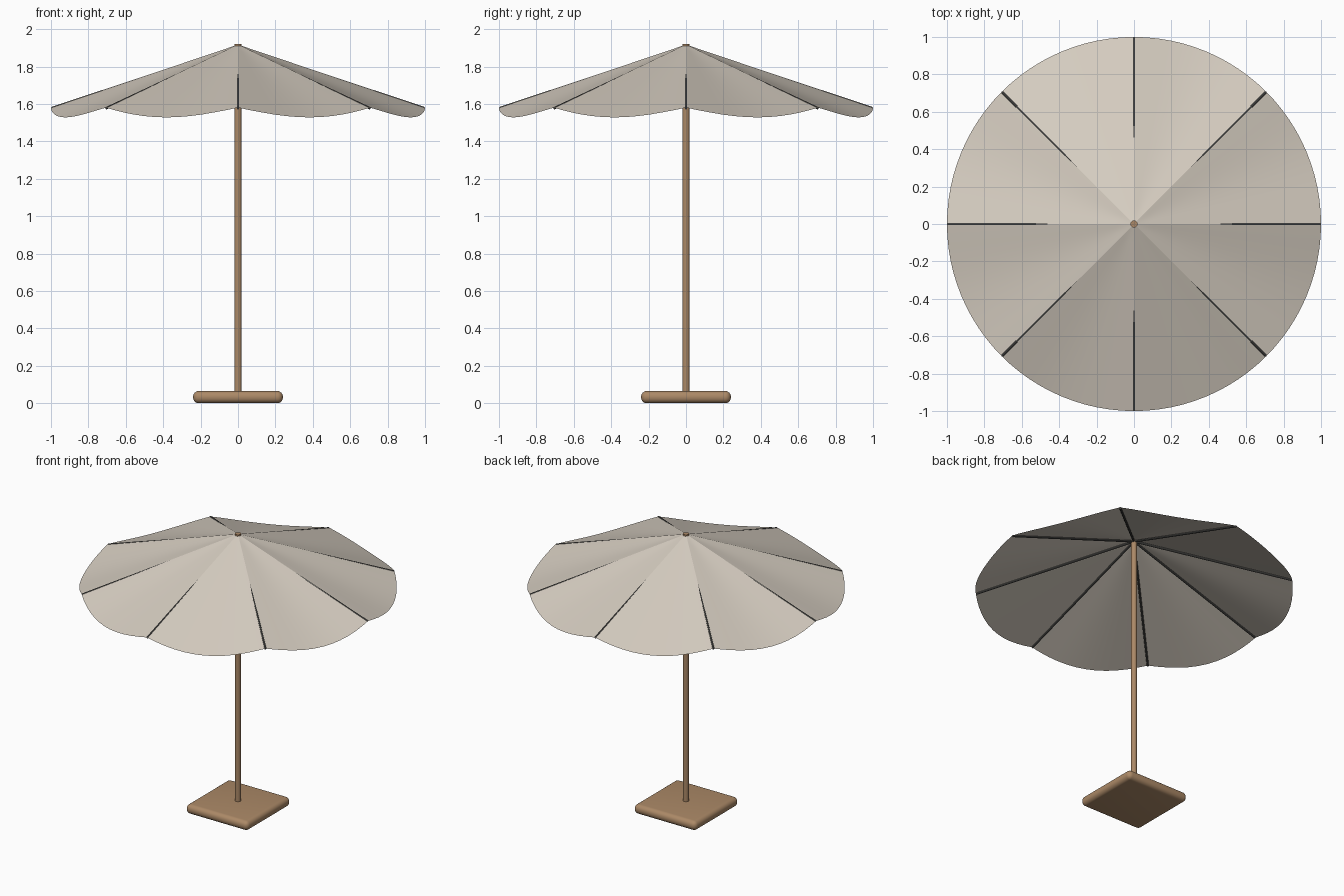
import bpy, bmesh, math
from mathutils import Vector

if "Cube" in bpy.data.objects:
    bpy.data.objects.remove(bpy.data.objects["Cube"])

PANELS, SEG, RINGS = 8, 12, 10
APEX, RIM, SAG = 1.917, 1.58, 0.052


def material(name, colour):
    m = bpy.data.materials.new(name)
    m.diffuse_color = (*colour, 1)
    m.use_nodes = True
    m.node_tree.nodes["Principled BSDF"].inputs["Base Color"].default_value = m.diffuse_color
    return m


fabric = material("beige fabric", (0.67, 0.61, 0.53))
wood = material("brown wood", (0.41, 0.25, 0.135))
metal = material("dark grey metal", (0.09, 0.09, 0.085))


def finish(bm, name, mat, angle=35):
    bmesh.ops.recalc_face_normals(bm, faces=bm.faces)
    mesh = bpy.data.meshes.new(name)
    bm.to_mesh(mesh)
    bm.free()
    mesh.materials.append(mat)
    ob = bpy.data.objects.new(name, mesh)
    bpy.context.collection.objects.link(ob)
    bpy.ops.object.select_all(action='DESELECT')
    ob.select_set(True)
    bpy.context.view_layer.objects.active = ob
    bpy.ops.object.shade_smooth_by_angle(angle=math.radians(angle))
    return ob


def rod(bm, a, b, radius, sides):
    a, b = Vector(a), Vector(b)
    made = bmesh.ops.create_cone(bm, cap_ends=True, segments=sides, radius1=radius,
                                 radius2=radius, depth=(b - a).length)["verts"]
    turn = (b - a).to_track_quat('Z', 'Y').to_matrix()
    for v in made:
        v.co = turn @ v.co + (a + b) / 2


# Canopy: eight panels fanning from the apex, each dipping between its ribs
bm = bmesh.new()
count = PANELS * SEG
top = bm.verts.new((0, 0, APEX))
rings = []
for i in range(1, RINGS + 1):
    r = i / RINGS
    ring = []
    for k in range(count):
        a = 2 * math.pi * k / count
        dip = SAG * abs(math.sin(a * PANELS / 2))
        ring.append(bm.verts.new((r * math.cos(a), r * math.sin(a),
                                  APEX - r * (APEX - RIM + dip))))
    rings.append(ring)
for k in range(count):
    n = (k + 1) % count
    bm.faces.new((top, rings[0][k], rings[0][n]))
    for inner, outer in zip(rings, rings[1:]):
        bm.faces.new((inner[k], outer[k], outer[n], inner[n]))
finish(bm, "canopy", fabric, 14)

# Ribs: slim rods under the canopy ridges, just showing near the rim
bm = bmesh.new()
for k in range(PANELS):
    c, s = math.cos(k * math.tau / PANELS), math.sin(k * math.tau / PANELS)
    rod(bm, (0.01 * c, 0.01 * s, 1.904), (0.996 * c, 0.996 * s, 1.577), 0.007, 10)
finish(bm, "ribs", metal)

# Pole
bm = bmesh.new()
rod(bm, (0, 0, 0.05), (0, 0, 1.92), 0.019, 24)
finish(bm, "pole", wood)

# Base: square slab with fully rounded edges
bm = bmesh.new()
bmesh.ops.create_cube(bm, size=1)
for v in bm.verts:
    v.co = Vector((v.co.x * 0.48, v.co.y * 0.48, (v.co.z + 0.5) * 0.065))
bmesh.ops.bevel(bm, geom=bm.edges[:], offset=0.03, segments=6, profile=0.5,
                affect='EDGES')
finish(bm, "base", wood)
